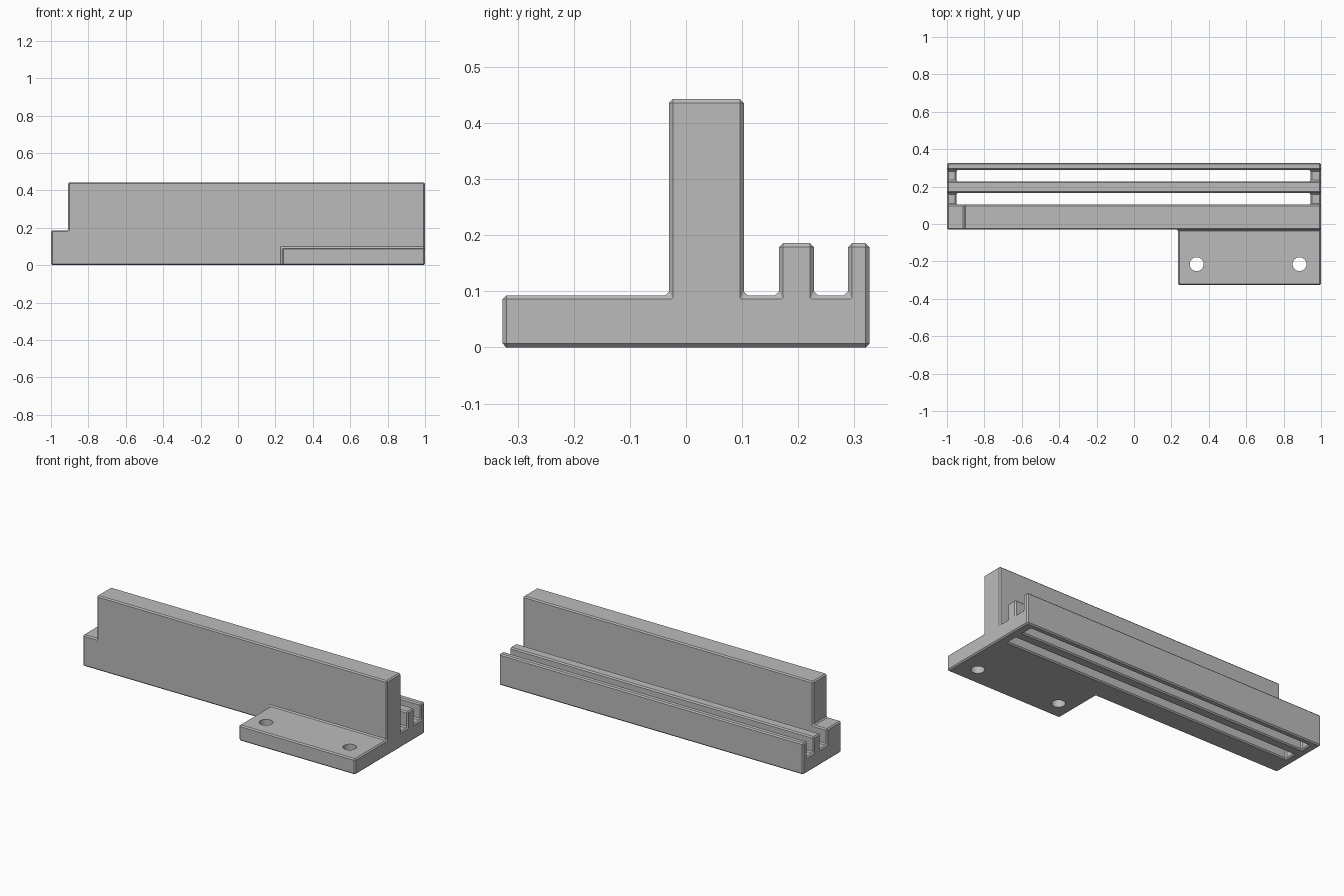
import bpy, bmesh

cube = bpy.data.objects.get("Cube")
if cube:
    bpy.data.objects.remove(cube, do_unlink=True)

grey = bpy.data.materials.new("plain grey")
grey.use_nodes = True
colour = (0.5, 0.5, 0.5, 1)
grey.diffuse_color = colour
grey.node_tree.nodes["Principled BSDF"].inputs["Base Color"].default_value = colour

# Break lines of the block: ends, slots, walls and heights
XS = [-1, -0.95, -0.908, 0.235, 0.945, 1]
YS = [-0.327, -0.03, 0.103, 0.166, 0.228, 0.289, 0.327]
ZS = [0, 0.093, 0.186, 0.443]


def height(i, j):
    """Number of filled layers above the floor for a column of the block."""
    if j == 0:                       # mounting plate
        return 1 if i >= 3 else 0
    if j == 1:                       # tall wall with a low step at one end
        return 2 if i < 2 else 3
    if j in (2, 4):                  # slots, open below except at the ends
        return 1 if i in (0, len(XS) - 2) else 0
    return 2                         # low rails


def filled(c):
    i, j, k = c
    inside = 0 <= i < len(XS) - 1 and 0 <= j < len(YS) - 1 and k >= 0
    return inside and k < height(i, j)


# Skin the filled columns with outward faces
bm = bmesh.new()
verts = {}


def corner(c):
    if c not in verts:
        verts[c] = bm.verts.new((XS[c[0]], YS[c[1]], ZS[c[2]]))
    return verts[c]


for i in range(len(XS) - 1):
    for j in range(len(YS) - 1):
        for k in range(height(i, j)):
            for axis in range(3):
                u, v = (axis + 1) % 3, (axis + 2) % 3
                for side in (0, 1):
                    near = [i, j, k]
                    near[axis] += 2 * side - 1
                    if filled(near):
                        continue
                    ring = []
                    for du, dv in ((0, 0), (1, 0), (1, 1), (0, 1)):
                        c = [i, j, k]
                        c[axis] += side
                        c[u] += du
                        c[v] += dv
                        ring.append(corner(tuple(c)))
                    bm.faces.new(ring if side else ring[::-1])

bmesh.ops.recalc_face_normals(bm, faces=bm.faces)
mesh = bpy.data.meshes.new("slotted_rail_bracket")
bm.to_mesh(mesh)
bm.free()
mesh.materials.append(grey)
bracket = bpy.data.objects.new("slotted_rail_bracket", mesh)
bpy.context.collection.objects.link(bracket)

# Small chamfer on every hard edge
bevel = bracket.modifiers.new("chamfer", "BEVEL")
bevel.width = 0.007
bevel.segments = 1
bevel.limit_method = "ANGLE"

# Screw holes through the plate
for n, x in enumerate((0.335, 0.885)):
    bpy.ops.mesh.primitive_cylinder_add(vertices=32, radius=0.037, depth=0.4,
                                        location=(x, -0.215, 0.05))
    cutter = bpy.context.object
    cutter.name = f"screw_hole_cutter_{n + 1}"
    cutter.data.materials.append(grey)
    cutter.hide_render = True
    cutter.hide_set(True)
    cut = bracket.modifiers.new("screw_hole", "BOOLEAN")
    cut.operation = "DIFFERENCE"
    cut.solver = "EXACT"
    cut.object = cutter
